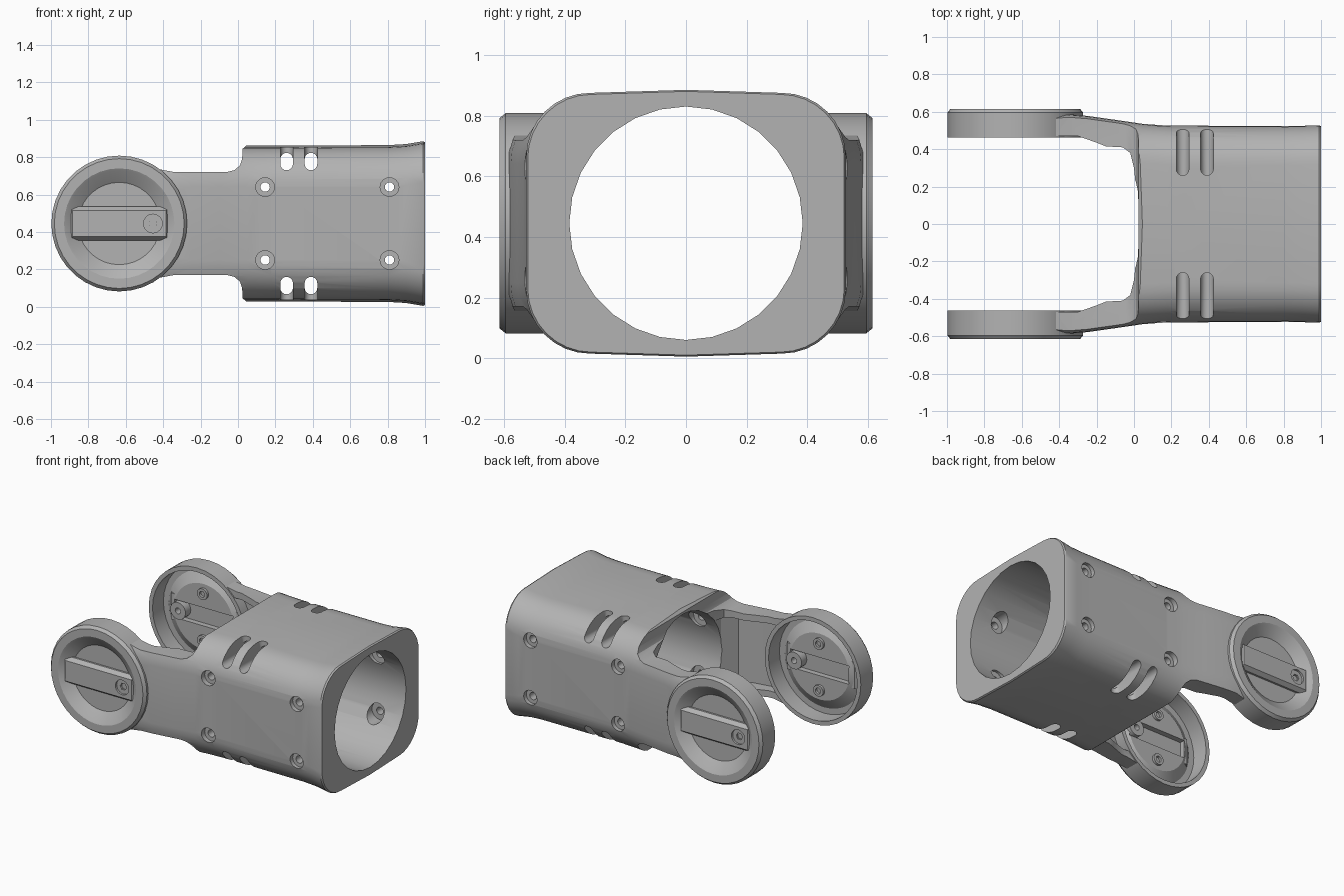
import bpy, bmesh, math

cube = bpy.data.objects.get("Cube")
if cube:
    bpy.data.objects.remove(cube, do_unlink=True)

MID = 0.445      # height of the centre line
HUB_X = -0.635   # centre of the pivot discs

grey = bpy.data.materials.new("plain grey")
grey.use_nodes = True
grey.diffuse_color = (0.45, 0.45, 0.45, 1)
grey.node_tree.nodes["Principled BSDF"].inputs["Base Color"].default_value = (0.45, 0.45, 0.45, 1)


def place(axis, u, v, w):
    return {"X": (w, u, v), "Y": (u, w, v), "Z": (u, v, w)}[axis]


def loft(name, rings, closed=False):
    """Skin a list of point rings; cap the ends unless the rings form a loop."""
    bm = bmesh.new()
    rows = [[bm.verts.new(p) for p in ring] for ring in rings]
    n = len(rows[0])
    pairs = list(zip(rows, rows[1:]))
    if closed:
        pairs.append((rows[-1], rows[0]))
    else:
        bm.faces.new(rows[0])
        bm.faces.new(rows[-1])
    for a, b in pairs:
        for i in range(n):
            j = (i + 1) % n
            bm.faces.new((a[i], a[j], b[j], b[i]))
    bmesh.ops.recalc_face_normals(bm, faces=bm.faces)
    mesh = bpy.data.meshes.new(name)
    bm.to_mesh(mesh)
    bm.free()
    mesh.materials.append(grey)
    obj = bpy.data.objects.new(name, mesh)
    bpy.context.collection.objects.link(obj)
    return obj


def prism(name, pts, axis, a, b):
    return loft(name, [[place(axis, u, v, w) for u, v in pts] for w in (a, b)])


def circle(cx, cy, r, n=24):
    return [(cx + r * math.cos(math.tau * i / n), cy + r * math.sin(math.tau * i / n)) for i in range(n)]


def rect(u0, v0, u1, v1):
    return [(u0, v0), (u1, v0), (u1, v1), (u0, v1)]


def stadium(cx, lo, hi, r, n=8):
    top = [(cx + r * math.cos(math.pi * i / n), hi - r + r * math.sin(math.pi * i / n)) for i in range(n + 1)]
    return top + [(2 * cx - x, lo + hi - y) for x, y in top]


def boolean(target, tool, kind="DIFFERENCE"):
    mod = target.modifiers.new("bool", "BOOLEAN")
    mod.operation = kind
    mod.solver = "EXACT"
    mod.object = tool
    bpy.context.view_layer.objects.active = target
    bpy.ops.object.modifier_apply(modifier=mod.name)
    bpy.data.objects.remove(tool, do_unlink=True)


def smooth(obj):
    bpy.ops.object.select_all(action="DESELECT")
    obj.select_set(True)
    bpy.context.view_layer.objects.active = obj
    bpy.ops.object.shade_smooth_by_angle(angle=math.radians(28))


def section(x, hw, hh):
    """Rounded rectangle with slightly crowned top and bottom."""
    r, pts = 0.21, []
    for q in range(4):
        sy, sz = ((1, 1), (-1, 1), (-1, -1), (1, -1))[q]
        for i in range(9):
            t = math.pi / 2 * (q + i / 8)
            pts.append((x, sy * (hw - r) + r * math.cos(t), MID + sz * (hh - 0.01 - r) + r * math.sin(t)))
        if q % 2 == 0:
            pts.append((x, 0, MID + sz * hh))
    return pts


# Housing: one lofted sleeve that widens into the two arms
stations = [(-0.45, 0.587, 0.417), (-0.36, 0.587, 0.417), (-0.25, 0.578, 0.417), (-0.1, 0.557, 0.417),
            (0.05, 0.535, 0.417), (0.18, 0.526, 0.417), (0.8, 0.524, 0.419), (0.9, 0.525, 0.425),
            (0.99, 0.527, 0.44), (1.0, 0.522, 0.435)]
housing = loft("housing", [section(*s) for s in stations])

# Trim above and below the arms, with a fillet into the sleeve
trim = [(-1, 0.74), (-0.42, 0.735), (-0.34, 0.72), (-0.06, 0.72), (-0.02, 0.73), (0.01, 0.755),
        (0.022, 0.79), (0.025, 0.845), (0.045, 0.862), (0.045, 1), (-1, 1)]
for flip in (False, True):
    pts = [(x, 2 * MID - z if flip else z) for x, z in trim]
    boolean(housing, prism("trim_cutter", pts, "Y", -1, 1))

# Gap between the arms, the lighter arm pocket, and the bore
gap = [(-1, 0.47), (-0.3, 0.47), (-0.2, 0.435), (-0.15, 0.415), (-0.06, 0.41),
       (-0.02, 0.38), (0, 0.3), (0.01, 0.2), (0.025, 0.12)]
pocket = [(-1, 0.54), (-0.3, 0.535), (-0.15, 0.51), (-0.06, 0.48), (0, 0.38)]
for pts, a, b in ((gap, -1, 2), (pocket, 0.215, 0.675)):
    boolean(housing, prism("gap_cutter", pts + [(x, -y) for x, y in reversed(pts)], "Z", a, b))
boolean(housing, prism("bore_cutter", circle(0, MID, 0.385, 28), "X", -0.3, 1.2))
boolean(housing, prism("disc_cutter", circle(HUB_X, MID, 0.345, 48), "Y", -1, 1))

# Paired vent slots across the four long corners
for x in (0.26, 0.39):
    for s in (1, -1):
        zs = sorted((MID + s * 0.285, MID + s * 0.378))
        boolean(housing, prism("vent_cutter", stadium(x, *zs, 0.034), "Y", -1, 1))
        for lo, hi in ((0.26, 0.49), (-0.49, -0.26)):
            boolean(housing, prism("vent_cutter", stadium(x, lo, hi, 0.034), "Z", MID + s * 0.32, MID + s * 0.8))

# Bolt holes with counterbores inside and out
for x in (0.145, 0.81):
    for z in (MID - 0.195, MID + 0.195):
        boolean(housing, prism("bolt_cutter", circle(x, z, 0.025, 16), "Y", -1, 1))
        for s in (1, -1):
            boolean(housing, prism("bolt_cutter", circle(x, z, 0.05), "Y", s * 0.495, s * 0.8))
            boolean(housing, prism("bolt_cutter", circle(x, z, 0.06), "Y", s * 0.2, s * 0.375))
smooth(housing)


def turned(name, cx, cz, profile, s, n):
    """Closed (radius, y) profile turned about a y axis."""
    return loft(name, [[(x, s * y, z) for x, z in circle(cx, cz, r, n)] for r, y in profile], True)


def boss(name, x, z, outer, inner, y0, y1, s):
    obj = turned(name, x, z, [(outer, y0), (outer, y1), (inner, y1), (inner, y0)], s, 20)
    smooth(obj)


# Pivot discs: dished cups with a cross bar and screw fittings
dish = [(0.363, 0.462), (0.363, 0.595), (0.347, 0.615), (0.295, 0.615), (0.283, 0.608), (0.22, 0.562),
        (0.002, 0.562), (0.002, 0.535), (0.225, 0.535), (0.295, 0.58), (0.335, 0.58), (0.335, 0.462)]
for side, s in (("front", -1), ("back", 1)):
    disc = turned(side + "_disc", HUB_X, MID, dish, s, 36)
    screw_x = HUB_X - s * 0.18

    # Bar with sloped flanks, and the matching channel behind it
    bar = loft("bar_tool", [[(HUB_X + u, s * y, MID + v) for u, v in rect(-a, -b, a, b)]
                            for a, b, y in ((0.255, 0.09, 0.55), (0.27, 0.09, 0.575), (0.25, 0.07, 0.602))])
    boolean(disc, bar, "UNION")
    boolean(disc, prism("channel_cutter", rect(HUB_X - 0.22, MID - 0.062, HUB_X + 0.22, MID + 0.062),
                        "Y", s * 0.4, s * 0.572))
    boolean(disc, prism("screw_cutter", circle(screw_x, MID, 0.05), "Y", s * 0.588, s * 0.8))
    boolean(disc, prism("screw_cutter", circle(screw_x, MID, 0.024, 6), "Y", s * 0.576, s * 0.8))
    smooth(disc)

    boss(side + "_screw_boss", screw_x, MID, 0.058, 0.02, 0.515, 0.58, s)
    for name, dz in (("upper", 0.16), ("lower", -0.16)):
        boss(f"{side}_{name}_boss", HUB_X, MID + dz, 0.038, 0.02, 0.518, 0.54, s)
